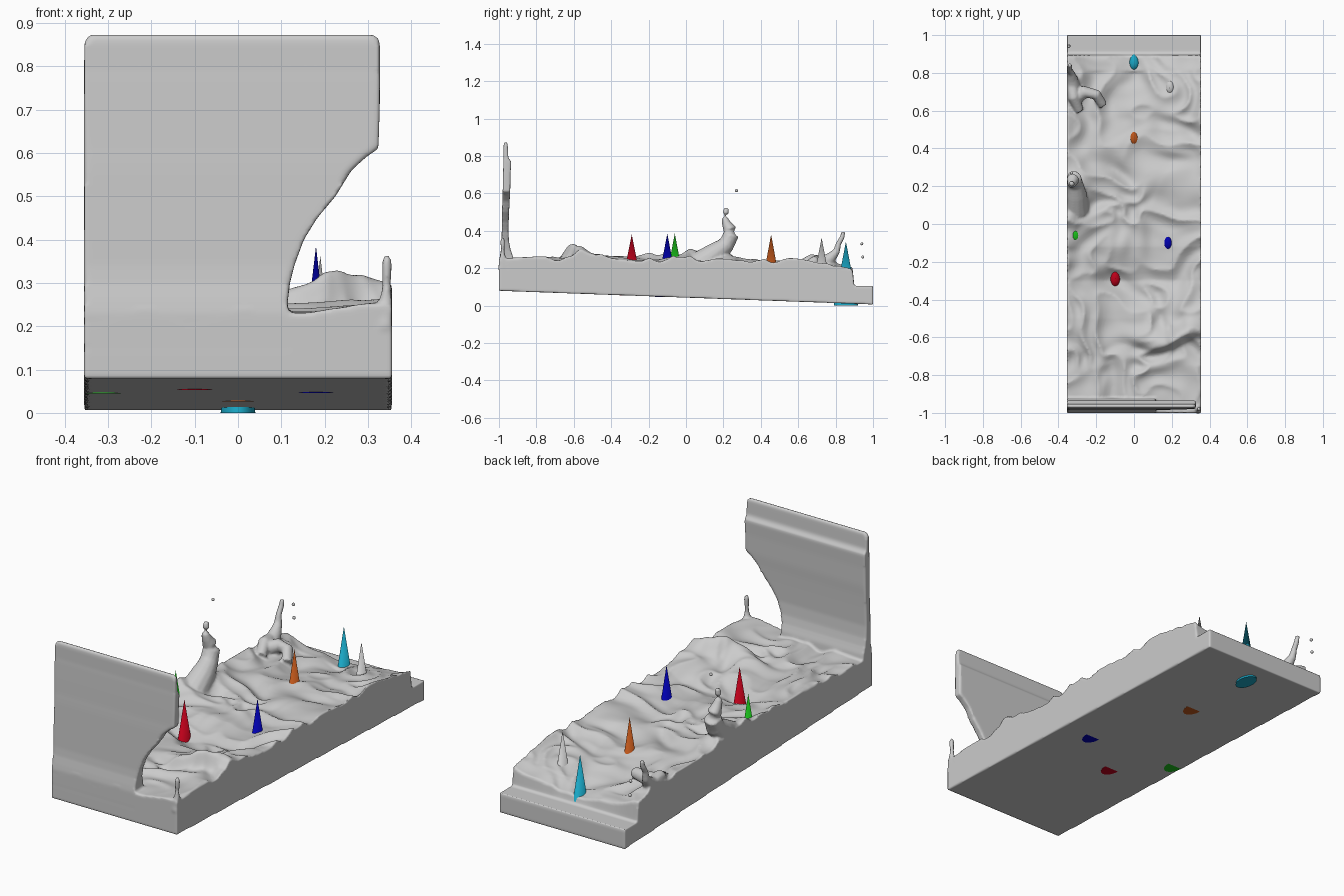
import bpy, bmesh, math
from mathutils import Vector, noise

if "Cube" in bpy.data.objects:
    bpy.data.objects.remove(bpy.data.objects["Cube"])

HW = 0.355                                    # half width of the water block


def lerp_table(t, table):
    for (a, va), (b, vb) in zip(table, table[1:]):
        if t <= b:
            return va + (vb - va) * max(0, (t - a) / (b - a))
    return table[-1][1]


def bottom(y):
    return 0.0425 - 0.0365 * y


# Water level along the sides, and how far the middle dips below it
LEVEL = [(-1, .245), (-.7, .25), (-.5, .262), (-.3, .25), (-.12, .275), (.1, .262),
         (.3, .25), (.6, .235), (.82, .212), (.895, .195)]
DIP = [(-1, .01), (-.6, .02), (-.3, .045), (-.1, .035), (.45, .05), (.72, .045), (.9, .05)]


def height(x, y):
    if y > 0.899:                             # low step at the back
        return 0.105
    p = Vector((x * 4.5, y * 4.5, 0.3))
    warp = noise.noise_vector(p * 0.8) * 0.8
    broad = noise.noise(p * 0.8 + warp)
    crest = 1 - 2 * abs(noise.noise(p * 1.4 + warp * 1.6 + Vector((7, 3, 1))))
    calm = 0.6 if y > 0.8 else 1.0
    z = lerp_table(y, LEVEL) - lerp_table(y, DIP) * (1 - (x / HW) ** 2)
    z += calm * (0.027 * broad + 0.022 * (crest - 0.5))
    # curling crest near the front wall, steep on its front side
    d = y + 0.61 + 0.04 * math.sin(x * 14)
    z += 0.085 * math.exp(-(d / (0.03 if d < 0 else 0.07)) ** 2) * math.exp(-((x - 0.21) / 0.13) ** 2)
    # swell under the left side splash
    z += 0.035 * math.exp(-((x + 0.33) / 0.08) ** 2 - ((y - 0.11) / 0.12) ** 2)
    return z


def add_block(bm):
    nx, ny = 72, 200
    rows = [[bm.verts.new((-HW + 2 * HW * i / nx, -1 + 2 * j / ny,
                           height(-HW + 2 * HW * i / nx, -1 + 2 * j / ny)))
             for i in range(nx + 1)] for j in range(ny + 1)]
    for r, s in zip(rows, rows[1:]):
        for i in range(nx):
            bm.faces.new((r[i], r[i + 1], s[i + 1], s[i]))
    edge = (rows[0][:-1] + [r[-1] for r in rows[:-1]] + rows[-1][:0:-1]
            + [r[0] for r in rows[:0:-1]])
    low = [bm.verts.new((v.co.x, v.co.y, bottom(v.co.y))) for v in edge]
    for k in range(len(edge)):
        n = (k + 1) % len(edge)
        bm.faces.new((edge[k], low[k], low[n], edge[n]))
    bm.faces.new(low[::-1])


def loft(bm, rings):
    loops = [[bm.verts.new(p) for p in ring] for ring in rings]
    for a, b in zip(loops, loops[1:]):
        for k in range(len(a)):
            n = (k + 1) % len(a)
            bm.faces.new((a[k], a[n], b[n], b[k]))
    bm.faces.new(loops[0][::-1])
    bm.faces.new(loops[-1])


def add_strand(bm, pts):
    # round strand of water through (x, y, z, radius) points
    rings = []
    for i, (x, y, z, r) in enumerate(pts):
        a, b = pts[max(i - 1, 0)], pts[min(i + 1, len(pts) - 1)]
        q = (Vector(b[:3]) - Vector(a[:3])).to_track_quat('Z', 'Y')
        ring = []
        for k in range(14):
            t = math.tau * k / 14
            p = Vector((x, y, z)) + q @ Vector((r * math.cos(t), r * math.sin(t), 0))
            p.x = min(max(p.x, -HW), HW)
            ring.append(p)
        rings.append(ring)
    loft(bm, rings)


bm = bmesh.new()
add_block(bm)

# Upright wall of water: z, left x, right x, front y, back y
WALL = [(.15, -.355, .115, -1, -.92), (.23, -.355, .115, -1, -.922),
        (.26, -.355, .115, -.996, -.925), (.30, -.355, .12, -.989, -.938),
        (.34, -.355, .13, -.986, -.946), (.40, -.355, .152, -.985, -.95),
        (.45, -.355, .183, -.984, -.948), (.50, -.355, .225, -.983, -.946),
        (.56, -.355, .262, -.982, -.943), (.59, -.355, .295, -.981, -.941),
        (.61, -.355, .324, -.98, -.94), (.70, -.355, .327, -.978, -.938),
        (.77, -.355, .328, -.976, -.935), (.79, -.355, .328, -.975, -.95),
        (.85, -.355, .328, -.975, -.953), (.866, -.35, .323, -.974, -.954),
        (.873, -.338, .31, -.972, -.956)]
loft(bm, [[(l, f, z), (r, f, z), (r, b, z), (l, b, z)] for z, l, r, f, b in WALL])

# Corner spike, left splash, rear splash and its hooked crests
add_strand(bm, [(.34, -.975, .2, .03), (.342, -.98, .26, .016), (.343, -.98, .31, .011),
                (.344, -.98, .35, .012), (.344, -.98, .367, .007)])
add_strand(bm, [(-.31, .08, .22, .075), (-.31, .16, .28, .06), (-.315, .215, .325, .045),
                (-.32, .24, .375, .043), (-.325, .235, .405, .036), (-.328, .215, .44, .024),
                (-.33, .208, .465, .018), (-.33, .212, .495, .017), (-.33, .216, .523, .012)])
add_strand(bm, [(-.32, .69, .2, .05), (-.33, .77, .25, .032), (-.337, .805, .29, .019),
                (-.34, .815, .33, .014), (-.34, .835, .365, .013), (-.34, .842, .395, .01)])
add_strand(bm, [(-.33, .65, .21, .035), (-.26, .70, .235, .034), (-.20, .685, .235, .028),
                (-.165, .63, .20, .025)])
add_strand(bm, [(-.33, .74, .23, .035), (-.32, .67, .245, .03), (-.29, .60, .21, .025)])
bmesh.ops.recalc_face_normals(bm, faces=bm.faces)
mesh = bpy.data.meshes.new("water_block")
bm.to_mesh(mesh)
bm.free()
water = bpy.data.objects.new("water_block", mesh)
bpy.context.collection.objects.link(water)
fuse = water.modifiers.new("fuse", 'REMESH')
fuse.mode = 'VOXEL'
fuse.voxel_size = 0.0075
fuse.use_smooth_shade = True
soften = water.modifiers.new("soften", 'SMOOTH')
soften.iterations = 1

# Loose droplets
for n, (x, y, z) in enumerate([(-.33, .27, .615), (-.345, .94, .33), (-.345, .945, .26)]):
    bpy.ops.mesh.primitive_uv_sphere_add(segments=16, ring_count=8, radius=0.008, location=(x, y, z))
    bpy.context.object.name = f"droplet_{n + 1}"
    bpy.ops.object.shade_smooth()

# Marker cones, oval in plan, running through to the underside: x, y, tip z, colour
CONES = {"red": (-.10, -.29, .38, (.5, 0, .01)), "blue": (.18, -.10, .385, (.0, .0, .42)),
         "green": (-.31, -.06, .385, (.01, .5, .01)), "orange": (0, .455, .38, (.5, .09, .01)),
         "grey": (.19, .725, .362, None), "cyan": (0, .855, .342, (.01, .38, .55))}
for name, (x, y, tip, col) in CONES.items():
    base = {"cyan": 0.0, "grey": 0.025}.get(name, bottom(y))
    bpy.ops.mesh.primitive_cone_add(vertices=32, radius1=1, radius2=0, depth=tip - base,
                                    location=(x, y, (tip + base) / 2), scale=(.04, .065, 1))
    ob = bpy.context.object
    ob.name = f"{name}_cone"
    bpy.ops.object.shade_smooth_by_angle(angle=math.radians(40))
    if col:
        mat = bpy.data.materials.new(f"{name}_paint")
        mat.diffuse_color = (*col, 1)
        mat.use_nodes = True
        mat.node_tree.nodes["Principled BSDF"].inputs["Base Color"].default_value = mat.diffuse_color
        ob.data.materials.append(mat)
